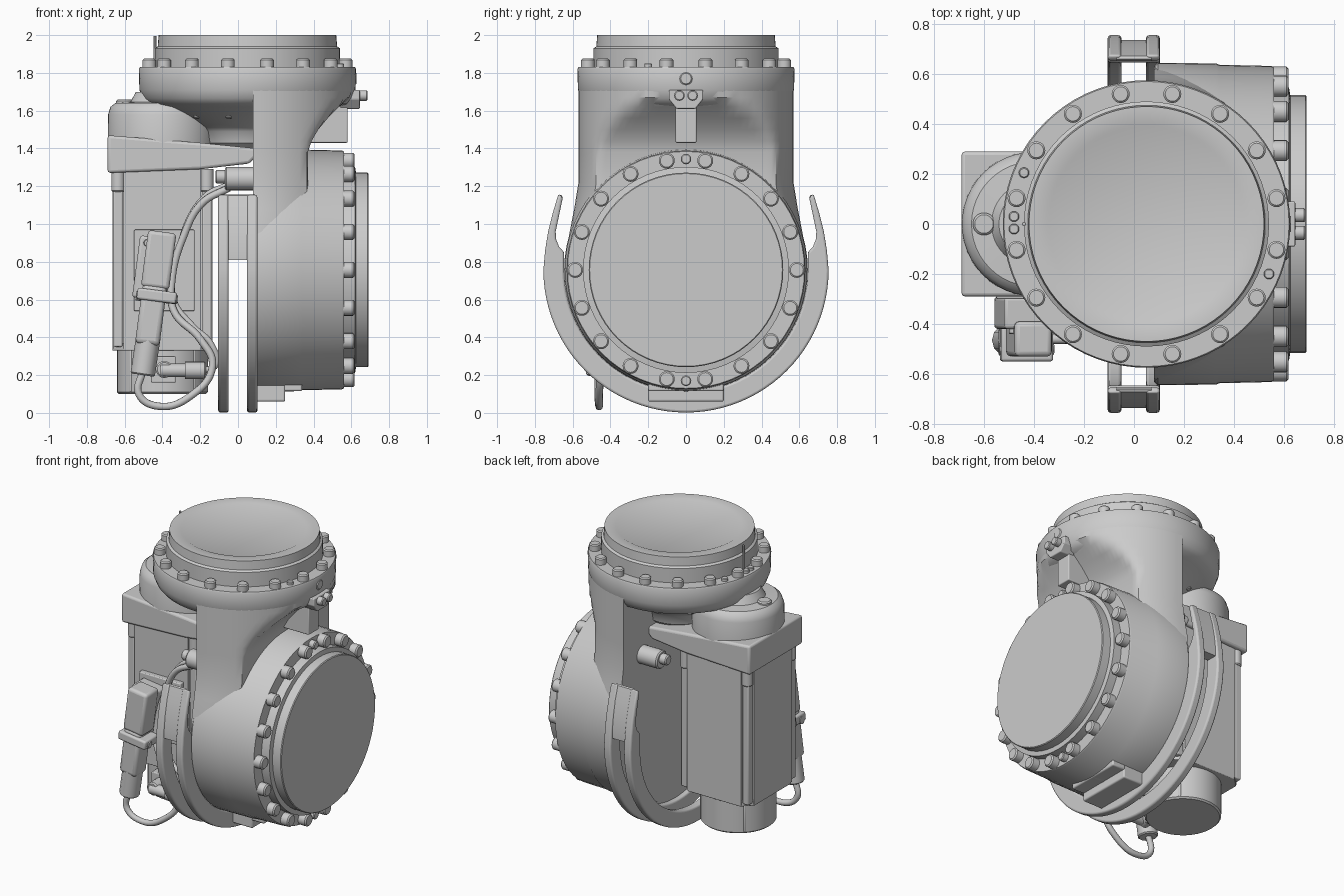
import bpy, bmesh, math
from mathutils import Vector, Matrix

if "Cube" in bpy.data.objects:
    bpy.data.objects.remove(bpy.data.objects["Cube"])

WZ = 0.757   # height of the lower joint axis
FX = 0.05    # x of the upper flange axis


def finish(name, bm, bevel=0.0, angle=35):
    bmesh.ops.recalc_face_normals(bm, faces=bm.faces[:])
    me = bpy.data.meshes.new(name)
    bm.to_mesh(me)
    bm.free()
    ob = bpy.data.objects.new(name, me)
    bpy.context.collection.objects.link(ob)
    if bevel:
        m = ob.modifiers.new("bevel", 'BEVEL')
        m.width, m.segments, m.limit_method = bevel, 3, 'ANGLE'
    bpy.ops.object.select_all(action='DESELECT')
    ob.select_set(True)
    bpy.context.view_layer.objects.active = ob
    bpy.ops.object.shade_smooth_by_angle(angle=math.radians(angle))
    return ob


def loft(name, sections, bevel=0.0):
    """Skin a list of equal-length closed sections and cap the ends."""
    bm = bmesh.new()
    rings = [[bm.verts.new(p) for p in s] for s in sections]
    n = len(rings[0])
    for a, b in zip(rings, rings[1:]):
        for i in range(n):
            j = (i + 1) % n
            bm.faces.new((a[i], a[j], b[j], b[i]))
    bm.faces.new(rings[0])
    bm.faces.new(rings[-1])
    return finish(name, bm, bevel)


def turned(name, profile, origin, axis, seg=64):
    """Solid of revolution from (radius, height) pairs along an axis."""
    rot = Vector((0, 0, 1)).rotation_difference(Vector(axis)).to_matrix()
    secs = []
    for r, h in profile:
        secs.append([rot @ Vector((r * math.cos(2 * math.pi * k / seg), r * math.sin(2 * math.pi * k / seg), h))
                     + Vector(origin) for k in range(seg)])
    return loft(name, secs)


def rod(name, p0, p1, r, seg=20):
    d = Vector(p1) - Vector(p0)
    c = min(0.008, r * 0.2)
    return turned(name, [(r, 0), (r, d.length - c), (r - c, d.length)], p0, d.normalized(), seg)


def box(name, lo, hi, bevel=0.01, tilt=0.0):
    bm = bmesh.new()
    lo, hi = Vector(lo), Vector(hi)
    bmesh.ops.create_cube(bm, size=1, matrix=Matrix.Translation((lo + hi) / 2) @ Matrix.Rotation(tilt, 4, 'Y')
                          @ Matrix.Diagonal((*(hi - lo), 1)))
    return finish(name, bm, bevel)


def prism(name, pts, place, a, b, bevel=0.0):
    return loft(name, [[place(p, q, t) for p, q in pts] for t in (a, b)], bevel)


def cable(name, pts, r):
    cu = bpy.data.curves.new(name, 'CURVE')
    cu.dimensions, cu.bevel_depth, cu.bevel_resolution = '3D', r, 3
    cu.resolution_u, cu.use_fill_caps = 8, True
    sp = cu.splines.new('BEZIER')
    sp.bezier_points.add(len(pts) - 1)
    for bp, p in zip(sp.bezier_points, pts):
        bp.co = p
        bp.handle_left_type = bp.handle_right_type = 'AUTO'
    ob = bpy.data.objects.new(name, cu)
    bpy.context.collection.objects.link(ob)


along_x = lambda p, q, t: (t, p, q)
along_y = lambda p, q, t: (p, t, q)
along_z = lambda p, q, t: (p, q, t)

# Upper flange with the conical bowl beneath it
turned("upper_flange", [(0.39, 1.995), (0.40, 2.0), (0.47, 2.0), (0.475, 1.94), (0.49, 1.93), (0.49, 1.83),
                        (0.57, 1.83), (0.575, 1.82), (0.572, 1.71), (0.555, 1.665), (0.53, 1.635), (0.48, 1.62),
                        (0.28, 1.51), (0.26, 1.49), (0.245, 1.43), (0.21, 1.40)], (FX, 0, 0), (0, 0, 1), 72)
for k in range(16):
    a = math.radians(11.25 + 22.5 * k)
    x, y = FX + 0.53 * math.cos(a), 0.53 * math.sin(a)
    rod("upper_flange_bolt", (x, y, 1.82), (x, y, 1.875), 0.036)
for x, y in [(-0.48, 0.03), (-0.48, -0.02), (-0.44, 0.205), (0.54, -0.2)]:
    rod("upper_flange_pin", (x, y, 1.82), (x, y, 1.85), 0.021, 16)
rod("index_pin", (-0.44, 0, 1.82), (-0.44, 0, 1.995), 0.008, 8)
for k in range(12):
    a = math.radians(15 + 30 * k)
    c, s = math.cos(a), math.sin(a)
    rod("bowl_screw", (FX + 0.37 * c, 0.37 * s, 1.6), (FX + 0.385 * c, 0.385 * s, 1.56), 0.016, 12)

# Neck column flaring up into the flange and widening into the lower joint
secs = []
for z, xm, sy in [(0.80, 0.36, 1.11), (0.95, 0.365, 1.085), (1.08, 0.37, 1.04), (1.22, 0.37, 1.0), (1.38, 0.37, 1.0),
                  (1.44, 0.39, 1.0), (1.50, 0.425, 1.0), (1.56, 0.475, 1.0), (1.62, 0.535, 1.0), (1.67, 0.59, 1.0),
                  (1.72, 0.62, 1.0)]:
    th = [math.radians(-87 + 174 * i / 40) for i in range(41)]
    secs.append([(min(FX + 0.57 * math.cos(t), xm), 0.57 * sy * math.sin(t), z) for t in th])
loft("neck_column", secs)

# Lower joint housing, stepped cover and bolt circle
turned("lower_joint_housing", [(0.63, 0.08), (0.645, 0.095), (0.642, 0.33), (0.637, 0.34), (0.632, 0.55), (0.627, 0.56),
                               (0.545, 0.56), (0.545, 0.62), (0.515, 0.625), (0.515, 0.685), (0.51, 0.69)],
       (0, 0, WZ), (1, 0, 0), 64)
for k in range(18):
    a = math.radians(20 * k)
    y, z = 0.587 * math.cos(a), WZ + 0.587 * math.sin(a)
    rod("lower_joint_bolt", (0.55, y, z), (0.617, y, z), 0.042)
for s in (-1, 1):
    rod("lower_joint_dowel", (0.55, 0, WZ + s * 0.587), (0.60, 0, WZ + s * 0.587), 0.028, 16)
box("bottom_stop", (0.08, -0.2, 0.06), (0.25, 0.2, 0.22))
box("bottom_stop_step", (0.24, -0.2, 0.115), (0.34, 0.2, 0.2))

# Crescent cable guard: two hoops joined by webs at the arm tips
tip = [(0.675, 1.16), (0.705, 1.06), (0.73, 0.96), (0.746, 0.86)]
arc = lambda r, a0, a1, n: [(r * math.cos(math.radians(a0 + (a1 - a0) * i / n)),
                             WZ + r * math.sin(math.radians(a0 + (a1 - a0) * i / n))) for i in range(n + 1)]
hook = [(0.645, 0.85), (0.672, 0.88), (0.688, 0.92), (0.69, 0.96), (0.652, 1.14)]
mir = lambda pts: [(-y, z) for y, z in reversed(pts)]
hoop = tip + arc(0.755, 0, -180, 48) + mir(tip) + mir(hook) + arc(0.645, -180, 0, 48) + hook
prism("guard_hoop_outer", hoop, along_x, -0.105, -0.05, 0.012)
prism("guard_hoop_inner", hoop, along_x, 0.048, 0.103, 0.012)
web = [(0.66, 1.155), (0.672, 1.15), (0.70, 1.06), (0.722, 0.96), (0.735, 0.86), (0.735, 0.81), (0.66, 0.81)] + hook
for name, pts in (("guard_web_back", web), ("guard_web_front", mir(web))):
    prism(name, pts, along_x, -0.07, 0.07)

# Gear case that carries the motor
prism("gear_case", [(-0.69, 1.27), (-0.2, 1.29), (0.06, 1.32), (0.10, 1.36), (0.10, 1.40), (-0.2, 1.43), (-0.69, 1.47)],
      along_y, -0.29, 0.29, 0.015)
turned("gear_case_dome", [(0.29, 1.42), (0.288, 1.58), (0.275, 1.62), (0.25, 1.64), (0.17, 1.645), (0.14, 1.70)],
       (-0.40, 0, 0), (0, 0, 1), 48)
rod("filler_plug", (-0.60, 0, 1.62), (-0.60, 0, 1.66), 0.045)

# Motor body with notched corners, tie bars and round end cap
MX, h, n = -0.40, 0.265, 0.205
octo = [(h, n), (n, n), (n, h), (-n, h), (-n, n), (-h, n), (-h, -n), (-n, -n), (-n, -h), (n, -h), (n, -n), (h, -n)]
prism("motor_body", [(MX + x, y) for x, y in octo], along_z, 0.34, 1.29)
ch = [(h, 0.2), (0.2, h), (-0.2, h), (-h, 0.2), (-h, -0.2), (-0.2, -h), (0.2, -h), (h, -0.2)]
prism("motor_end_plate", [(MX + x, y) for x, y in ch], along_z, 0.33, 0.37, 0.005)
for sx in (-1, 1):
    for sy in (-1, 1):
        x, y = MX + sx * 0.235, sy * 0.235
        box("motor_corner_bar", (x - 0.024, y - 0.024, 0.35), (x + 0.024, y + 0.024, 1.18), 0.008)
        rod("motor_mount_bolt", (x, y, 1.29), (x, y, 1.17), 0.036, 16)
        box("end_cap_lug", (x - sx * 0.09 - 0.03, y - sy * 0.09 - 0.03, 0.11),
            (x - sx * 0.09 + 0.03, y - sy * 0.09 + 0.03, 0.34), 0.008)
turned("motor_end_cap", [(0.23, 0.10), (0.24, 0.11), (0.24, 0.34)], (MX, 0, 0), (0, 0, 1), 40)

# Power connector on the motor front
box("connector_plate", (-0.55, -0.30, 0.54), (-0.23, -0.255, 0.97), 0.006)
box("connector_base", (-0.54, -0.42, 0.60), (-0.36, -0.29, 0.93), 0.015, 0.13)
box("connector_hood", (-0.495, -0.53, 0.66), (-0.345, -0.39, 0.96), 0.02, 0.13)
box("connector_latch", (-0.535, -0.55, 0.59), (-0.325, -0.40, 0.65), 0.012, 0.13)
box("connector_sleeve", (-0.525, -0.53, 0.36), (-0.395, -0.40, 0.68), 0.025, 0.13)
rod("connector_gland", (-0.475, -0.465, 0.40), (-0.505, -0.465, 0.20), 0.065, 12)
for z in (0.62, 0.90):
    rod("connector_screw", (-0.48, -0.40, z), (-0.48, -0.44, z), 0.02, 12)
rod("latch_pin", (-0.54, -0.5, 0.62), (-0.32, -0.5, 0.60), 0.025, 12)

# Signal connector near the motor end cap
box("signal_socket", (-0.46, -0.29, 0.16), (-0.33, -0.2, 0.30), 0.006)
rod("signal_elbow", (-0.39, -0.27, 0.23), (-0.39, -0.38, 0.23), 0.045)
rod("signal_plug", (-0.41, -0.36, 0.225), (-0.20, -0.36, 0.225), 0.036)
rod("signal_collar", (-0.28, -0.36, 0.225), (-0.17, -0.36, 0.225), 0.046)

# Cable loop from the connector to the neck fitting
cable("power_cable", [(-0.505, -0.465, 0.22), (-0.525, -0.465, 0.10), (-0.42, -0.46, 0.035), (-0.25, -0.46, 0.09),
                      (-0.135, -0.45, 0.25), (-0.20, -0.44, 0.39), (-0.34, -0.40, 0.54), (-0.35, -0.38, 0.70),
                      (-0.29, -0.38, 0.93), (-0.19, -0.40, 1.11), (-0.05, -0.42, 1.19)], 0.02)
cable("signal_cable", [(-0.18, -0.36, 0.225), (-0.12, -0.37, 0.25), (-0.14, -0.39, 0.36), (-0.24, -0.38, 0.46),
                       (-0.34, -0.36, 0.60), (-0.31, -0.35, 0.88), (-0.18, -0.37, 1.14), (-0.05, -0.40, 1.21)], 0.016)
for y in (-0.42, 0.36):
    rod("neck_fitting", (0.10, y, 1.24), (-0.07, y, 1.24), 0.062)
    rod("neck_fitting_tip", (-0.06, y, 1.25), (-0.12, y, 1.25), 0.035, 12)

# Side bracket under the flange, with its plugs
box("bracket_stem", (0.36, -0.055, 1.43), (0.58, 0.055, 1.64), 0.006)
prism("bracket_head", [(-0.09, 1.71), (0.09, 1.71), (0.09, 1.66), (0.05, 1.61), (-0.05, 1.61), (-0.09, 1.66)],
      along_x, 0.54, 0.645, 0.006)
for y in (-0.035, 0.035):
    rod("bracket_plug", (0.62, y, 1.68), (0.685, y, 1.68), 0.028, 16)
rod("flange_port", (0.60, 0, 1.77), (0.628, 0, 1.77), 0.035)
